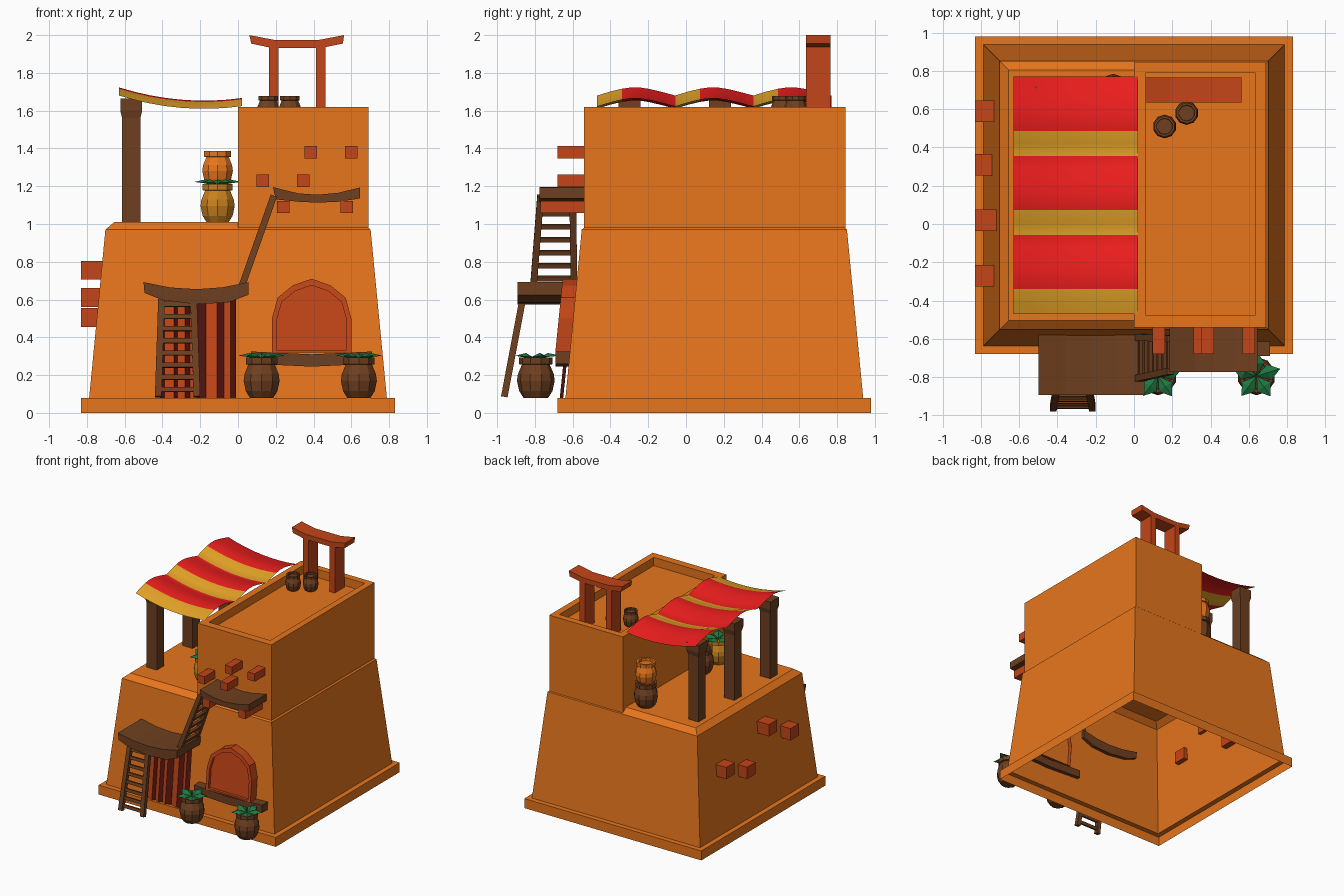
import bpy, math
from mathutils import Vector as V

if "Cube" in bpy.data.objects:
    bpy.data.objects.remove(bpy.data.objects["Cube"])


def material(name, r, g, b):
    m = bpy.data.materials.new(name)
    m.diffuse_color = (r, g, b, 1)
    m.use_nodes = True
    m.node_tree.nodes["Principled BSDF"].inputs["Base Color"].default_value = m.diffuse_color
    return m


CLAY = material("clay", .80, .18, .012)
BRICK = material("brick", .55, .06, .009)
WOOD = material("wood", .156, .05, .014)
RED = material("red_cloth", .87, .013, .013)
GOLD = material("gold_cloth", .80, .38, .02)
OCHRE = material("ochre", .58, .22, .013)
MAROON = material("maroon", .10, .007, .005)
LEAF = material("leaf", .013, .19, .053)


def make(name, verts, faces, mats, idx=None, smooth=False):
    me = bpy.data.meshes.new(name)
    me.from_pydata([tuple(v) for v in verts], [], faces)
    for m in mats:
        me.materials.append(m)
    for i, p in enumerate(me.polygons):
        p.material_index = idx[i] if idx else 0
        p.use_smooth = smooth
    ob = bpy.data.objects.new(name, me)
    bpy.context.collection.objects.link(ob)
    return ob


def loft(name, loops, mat, start=True, end=True):
    """Skin a list of closed loops, optionally capping either end."""
    n = len(loops[0])
    verts = [p for lp in loops for p in lp]
    faces = [(r*n + i, r*n + (i+1) % n, (r+1)*n + (i+1) % n, (r+1)*n + i)
             for r in range(len(loops)-1) for i in range(n)]
    if start:
        faces.append(tuple(reversed(range(n))))
    if end:
        faces.append(tuple(range(len(verts)-n, len(verts))))
    return make(name, verts, faces, [mat])


def rect(z, x0, x1, y0, y1):
    return [(x0, y0, z), (x1, y0, z), (x1, y1, z), (x0, y1, z)]


def box(name, x0, x1, y0, y1, z0, z1, mat):
    return loft(name, [rect(z0, x0, x1, y0, y1), rect(z1, x0, x1, y0, y1)], mat)


def prism(name, prof, y0, y1, mat):
    """Counter-clockwise xz profile extruded along y."""
    return loft(name, [[(x, y, z) for x, z in prof] for y in (y1, y0)], mat)


def bar(name, a, b, side, w, t, mat):
    a, b, s = V(a), V(b), V(side).normalized()
    n = (b-a).cross(s).normalized()
    corners = [s*w/2 + n*t/2, -s*w/2 + n*t/2, -s*w/2 - n*t/2, s*w/2 - n*t/2]
    return loft(name, [[p + c for c in corners] for p in (a, b)], mat)


def ladder(name, a, b, side, w0, w1, rungs):
    a, b, s = V(a), V(b), V(side)
    for k in (-1, 1):
        bar(name + "_rail", a + s*k*w0/2, b + s*k*w1/2, s, .035, .035, WOOD)
    for i in range(rungs):
        f = (i + .6) / rungs
        p, h = a.lerp(b, f), (w0 + (w1-w0)*f) / 2
        bar(name + "_rung", p - s*h, p + s*h, b - a, .025, .02, WOOD)


def pot(name, x, y, z, s, mat, plant=False):
    prof = [(.065, 0), (.088, .035), (.1, .09), (.095, .125), (.074, .175),
            (.088, .178), (.088, .212), (.068, .212), (.066, .185)]
    loft(name, [[(x + s*r*math.cos(math.tau*(i+.5)/10), y + s*r*math.sin(math.tau*(i+.5)/10), z + s*h)
                 for i in range(10)] for r, h in prof], mat)
    if plant:
        verts, faces = [], []
        for k in range(5):
            a = math.tau*k/5 + .3
            u, v = V((math.cos(a), math.sin(a), 0)), V((-math.sin(a), math.cos(a), 0))
            c, b = V((x, y, z + s*.205)), len(verts)
            verts += [c, c + u*.07 + v*.042 + V((0, 0, .012)), c + u*.13 + V((0, 0, .018)),
                      c + u*.07 - v*.042 + V((0, 0, .012)), c + u*.065 + V((0, 0, .032))]
            faces += [(b, b+4, b+1), (b+1, b+4, b+2), (b+2, b+4, b+3), (b+3, b+4, b)]
        make(name + "_leaves", verts, faces, [LEAF])


# Hollow battered walls with plinth, terrace and tower
loft("lower_walls", [rect(z, -h, h, .15-h, .15+h) for z, h in
     [(0, .83), (.08, .83), (.08, .788), (.97, .702), (1.01, .655)]], CLAY, False, False)
make("terrace_floor", rect(1.01, -.655, .02, -.505, .805), [(0, 1, 2, 3)], [CLAY])
loft("tower", [rect(.96, 0, .69, -.54, .845), rect(1.62, 0, .69, -.54, .845),
               rect(1.62, .06, .635, -.475, .79), rect(1.55, .06, .635, -.475, .79)], CLAY, False)

# Projecting beam ends
for x, z, y in [(.13, 1.23, -.68), (.345, 1.23, -.68), (.385, 1.38, -.68), (.60, 1.38, -.68),
                (.24, 1.09, -.77), (.575, 1.09, -.77)]:
    box("front_beam_end", x-.033, x+.033, y, -.52, z-.033, z+.033, BRICK)
for y, z in [(.59, .61), (.31, .505), (.02, .755), (-.27, .61)]:
    box("side_beam_end", -.83, -.70, y-.056, y+.056, z-.05, z+.05, BRICK)

# Awning: three waves, gold then red in each
wave = [(0, 0), (.065, .02), (.13, .036), (.18, .043), (.23, .042), (.28, .034), (.35, .017), (.4133, 0)]
rows = [(-.47 + .4133*k + y, z) for k in range(3) for y, z in wave[:-1]] + [(.77, 0)]
xs = [-.63 + .65*i/8 for i in range(9)]
verts = [(x, y, 1.61 + .346*(x+.18)**2 + z) for y, z in rows for x in xs]
faces = [(r*9+i, r*9+i+1, r*9+i+10, r*9+i+9) for r in range(len(rows)-1) for i in range(8)]
make("awning", verts, faces, [GOLD, RED], [0 if (i//8) % 7 < 2 else 1 for i in range(len(faces))], True)
for y in (-.30, .18, .66):
    loft("awning_post", [rect(z, -.565-h, -.565+h, y-h, y+h) for z, h in
         [(1.0, .048), (1.56, .048), (1.60, .058), (1.665, .058)]], WOOD)

# Roof gate
prism("gate_beam", [(.07, 1.955), (.18, 1.932), (.44, 1.932), (.555, 1.955), (.562, 2.0),
                    (.43, 1.975), (.19, 1.975), (.06, 2.0)], .635, .765, BRICK)
for x in (.19, .438):
    box("gate_post", x-.025, x+.025, .635, .765, 1.55, 1.94, BRICK)

# Sagging wooden platforms and window bench
prism("lower_platform", [(-.495, .635), (-.40, .597), (-.22, .575), (-.05, .585), (.055, .625),
                         (.055, .692), (-.08, .665), (-.22, .655), (-.36, .664), (-.5, .692)],
      -.893, -.56, WOOD)
prism("upper_platform", [(.20, 1.13), (.32, 1.118), (.42, 1.113), (.53, 1.118), (.645, 1.135),
                         (.645, 1.193), (.53, 1.165), (.42, 1.155), (.32, 1.162), (.185, 1.195)],
      -.775, -.53, WOOD)
prism("window_bench", [(.07, .26), (.39, .245), (.71, .26), (.71, .325), (.39, .31), (.07, .325)],
      -.69, -.59, WOOD)
ladder("lower_ladder", (-.32, -.962, .085), (-.32, -.865, .60), (1, 0, 0), .205, .17, 8)
ladder("upper_ladder", (.02, -.70, .67), (.19, -.685, 1.15), (0, 1, 0), .215, .17, 7)

# Arched window with recessed panel, leaning with the wall
arch = [(-.21, 0), (.21, 0), (.21, .18), (.18, .29), (.10, .355), (0, .39), (-.10, .355), (-.18, .29), (-.21, .18)]
loft("arched_window", [[(.39 + x*s, y + (z*s + o)*.1, .32 + z*s + o) for x, z in arch]
     for y, s, o in [(-.58, 1, 0), (-.692, 1, 0), (-.692, .88, .012), (-.668, .88, .012)]], BRICK, False)

# Pleated doorway curtain
cx = [-.41, -.39, -.34, -.32, -.28, -.255, -.215, -.17, -.11, -.075, -.04, -.01]
verts = [(x, y + (.018 if i % 2 else 0), z) for i, x in enumerate(cx) for y, z in ((-.668, .08), (-.615, .60))]
make("door_curtain", verts, [(2*i, 2*i+2, 2*i+3, 2*i+1) for i in range(11)], [MAROON, BRICK],
     [i % 2 for i in range(11)])

# Pots and barrels
pot("front_pot", .125, -.795, .08, 1, WOOD, True)
pot("front_pot", .64, -.795, .08, 1, WOOD, True)
pot("terrace_planter", -.108, -.28, 1.01, .95, OCHRE, True)
pot("terrace_barrel", -.108, -.06, 1.01, .95, WOOD)
pot("stack_lower_barrel", -.108, .69, 1.01, .95, WOOD)
pot("stack_upper_barrel", -.108, .69, 1.205, .85, CLAY)
pot("roof_barrel", .16, .51, 1.545, .62, WOOD)
pot("roof_barrel", .275, .58, 1.545, .62, WOOD)
